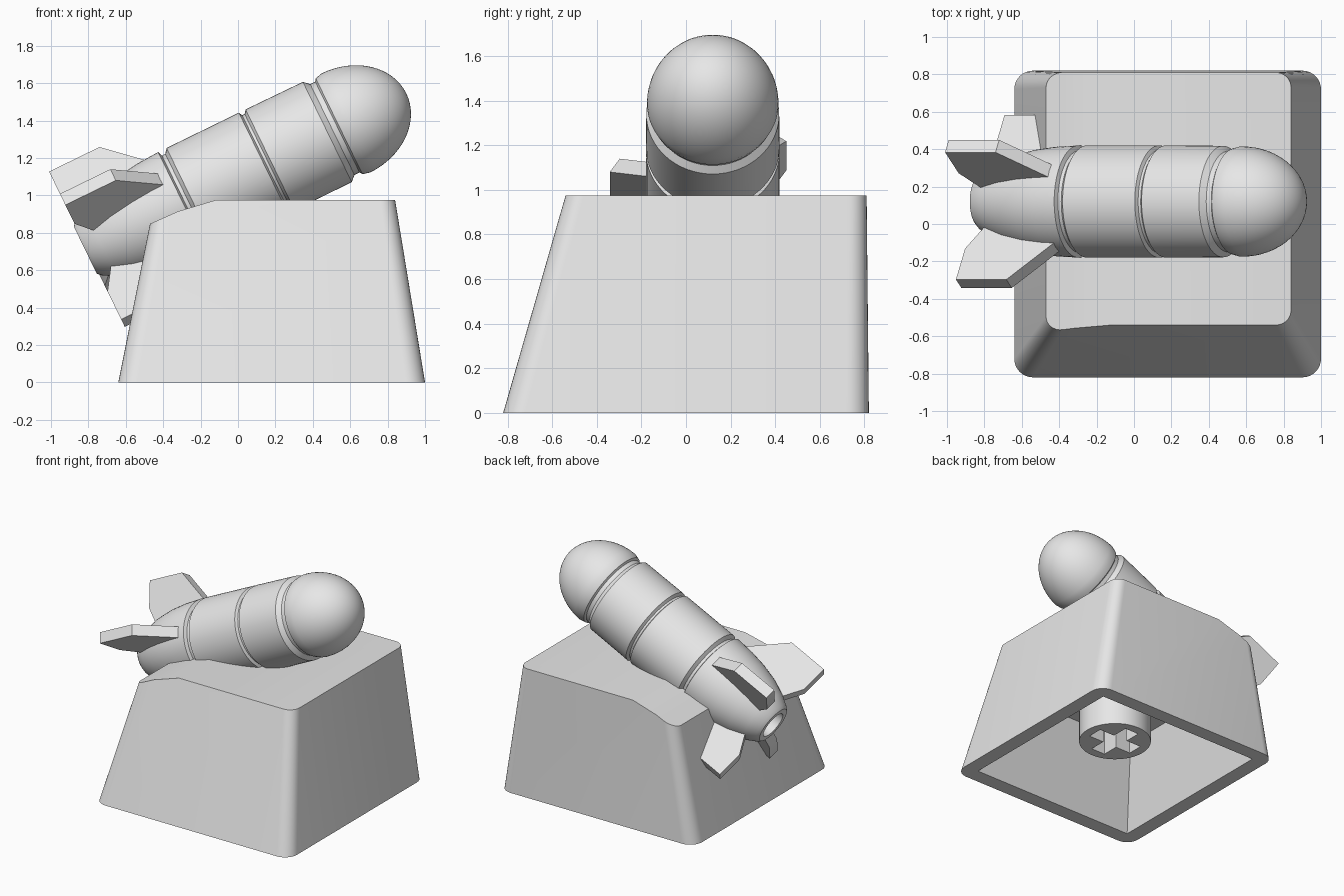
import bpy, bmesh, math
from mathutils import Matrix, Vector

if "Cube" in bpy.data.objects:
    bpy.data.objects.remove(bpy.data.objects["Cube"])

GREY = (0.8, 0.8, 0.8, 1)
mat = bpy.data.materials.new("plain grey")
mat.use_nodes = True
mat.diffuse_color = GREY
mat.node_tree.nodes["Principled BSDF"].inputs["Base Color"].default_value = GREY


def make(name, bm, matrix=None):
    if matrix:
        bmesh.ops.transform(bm, matrix=matrix, verts=bm.verts)
    bmesh.ops.recalc_face_normals(bm, faces=bm.faces)
    me = bpy.data.meshes.new(name)
    bm.to_mesh(me)
    bm.free()
    me.materials.append(mat)
    ob = bpy.data.objects.new(name, me)
    bpy.context.collection.objects.link(ob)
    return ob


def activate(ob):
    bpy.ops.object.select_all(action='DESELECT')
    ob.select_set(True)
    bpy.context.view_layer.objects.active = ob


def subtract(ob, cutter):
    activate(ob)
    mod = ob.modifiers.new("cut", 'BOOLEAN')
    mod.operation, mod.object, mod.solver = 'DIFFERENCE', cutter, 'EXACT'
    bpy.ops.object.modifier_apply(modifier=mod.name)


def rounded_rect(x0, x1, y0, y1, z, r, steps=8):
    corners = [(x1 - r, y1 - r), (x0 + r, y1 - r), (x0 + r, y0 + r), (x1 - r, y0 + r)]
    pts = []
    for i, (cx, cy) in enumerate(corners):
        for k in range(steps + 1):
            a = (i + k / steps) * math.pi / 2
            pts.append((cx + r * math.cos(a), cy + r * math.sin(a), z))
    return pts


def loft(bottom, top):
    bm = bmesh.new()
    rings = [[bm.verts.new(p) for p in ring] for ring in (bottom, top)]
    n = len(bottom)
    for i in range(n):
        j = (i + 1) % n
        bm.faces.new((rings[0][i], rings[0][j], rings[1][j], rings[1][i]))
    bm.faces.new(rings[0][::-1])
    bm.faces.new(rings[1])
    return bm


def rect(x0, x1, y0, y1, z):
    return [(x1, y1, z), (x0, y1, z), (x0, y0, z), (x1, y0, z)]


# Tapered cap, with the top sloping down on the tail side
bm = loft(rounded_rect(-0.64, 1.0, -0.82, 0.82, 0, 0.1),
          rounded_rect(-0.445, 0.84, -0.54, 0.81, 0.975, 0.08))
for (ax, az), (bx, bz) in (((-0.32, 0.915), (-0.12, 0.975)), ((-0.47, 0.848), (-0.32, 0.915))):
    res = bmesh.ops.bisect_plane(bm, geom=bm.verts[:] + bm.edges[:] + bm.faces[:], dist=1e-5,
                                 plane_co=(ax, 0, az), plane_no=(az - bz, 0, bx - ax),
                                 clear_outer=True)
    cut = [e for e in res["geom_cut"] if isinstance(e, bmesh.types.BMEdge)]
    bmesh.ops.contextual_create(bm, geom=cut)
cap = make("cap", bm)

# Hollow underside
cavity = make("cavity_cutter", loft(rect(-0.53, 0.89, -0.71, 0.71, -0.02),
                                    rect(-0.37, 0.75, -0.48, 0.68, 0.6)))
cavity.hide_render = True
subtract(cap, cavity)

# Rocket body: lathe profile of distance along the axis and radius
profile = [(-0.93, 0), (-0.95, 0.1), (-1.05, 0.1), (-1.05, 0.14), (-1.03, 0.16),
           (-0.96, 0.2), (-0.85, 0.245), (-0.72, 0.277), (-0.6, 0.293), (-0.47, 0.3),
           (-0.46, 0.275), (-0.44, 0.275), (-0.42, 0.3), (0.01, 0.3), (0.02, 0.28),
           (0.035, 0.28), (0.05, 0.3), (0.39, 0.298), (0.42, 0.27), (0.45, 0.27),
           (0.46, 0.285)]
for k in range(17):
    a = k / 16 * math.pi / 2
    profile.append((0.5 + 0.36 * math.sin(a), 0.295 * math.cos(a)))
tilt = Matrix.Translation((0.127, 0.12, 1.168)) @ Matrix.Rotation(math.radians(-26), 4, 'Y')
bm = bmesh.new()
line = [bm.verts.new((s, 0, r)) for s, r in profile]
edges = [bm.edges.new(pair) for pair in zip(line, line[1:])]
bmesh.ops.spin(bm, geom=line + edges, cent=(0, 0, 0), axis=(1, 0, 0),
               angle=math.tau, steps=64, use_merge=True)
bmesh.ops.remove_doubles(bm, verts=bm.verts, dist=1e-4)
rocket = make("rocket_body", bm, tilt)

# Four swept fins around the tail
outline = [(-0.5, 0.22), (-0.5, 0.27), (-0.74, 0.53), (-1.04, 0.53), (-1.04, 0.33), (-0.93, 0.13)]
fins = []
for i, name in enumerate(("upper_back_fin", "upper_front_fin", "lower_front_fin", "lower_back_fin")):
    bm = loft([(s, r, -0.04) for s, r in outline], [(s, r, 0.04) for s, r in outline])
    turn = Matrix.Rotation(math.radians(56 - 90 + 90 * i + 90), 4, 'X')
    fins.append(make(name, bm, tilt @ turn))
for ob in [rocket] + fins:
    subtract(ob, cavity)
bpy.data.objects.remove(cavity)

# Mounting stem with a cross-shaped socket
bm = bmesh.new()
bmesh.ops.create_cone(bm, cap_ends=True, segments=48, radius1=0.26, radius2=0.26, depth=0.45,
                      matrix=Matrix.Translation((0.18, 0, 0.425)))
stem = make("stem", bm)
for w, d in ((0.38, 0.12), (0.12, 0.38)):
    slot = make("slot_cutter", loft(rect(0.18 - w / 2, 0.18 + w / 2, -d / 2, d / 2, 0.1),
                                    rect(0.18 - w / 2, 0.18 + w / 2, -d / 2, d / 2, 0.5)))
    subtract(stem, slot)
    bpy.data.objects.remove(slot)

# Smooth round surfaces, crisp edges
for ob in [cap, rocket, stem] + fins:
    activate(ob)
    bpy.ops.object.shade_smooth_by_angle(angle=math.radians(30))
